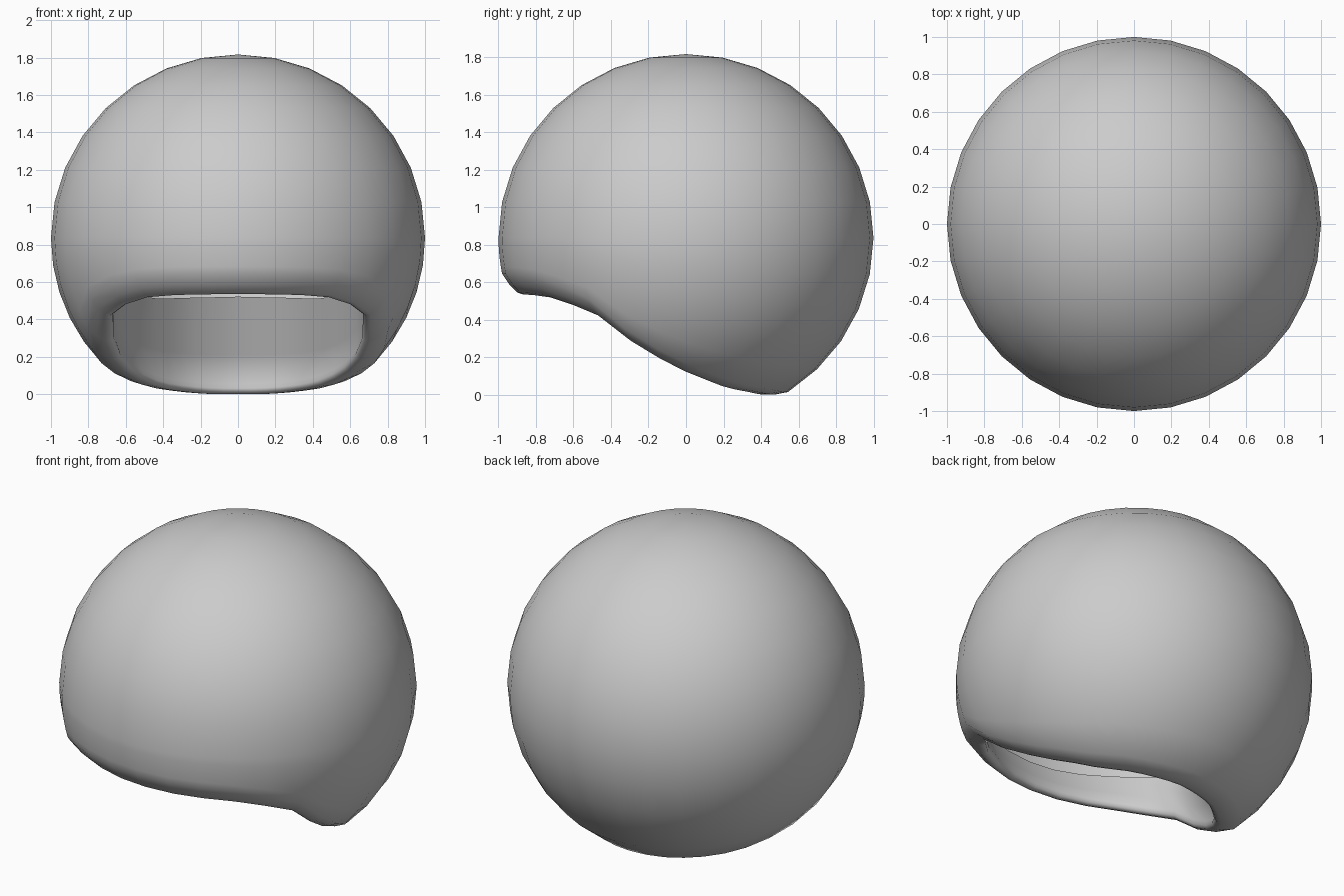
import bpy, bmesh
from math import sin, cos, pi
from mathutils import Vector

if "Cube" in bpy.data.objects:
    bpy.data.objects.remove(bpy.data.objects["Cube"])

SEG = 32            # divisions around the vertical axis
CZ, SZ = 0.84, 0.98 # centre height and slight vertical flattening
MID = 0.93          # radius at which the rim is lowest

# Side profile of the opening: (y, z) of the rim's lowest line
RIM = [(-0.88, 0.54), (-0.75, 0.53), (-0.65, 0.50), (-0.48, 0.44), (-0.33, 0.32),
       (-0.20, 0.23), (0.0, 0.13), (0.20, 0.05), (0.38, 0.014)]
# Rolled rim cross-section: (angle offset, radius)
ROLL = [(-0.07, 0.975), (-0.02, 0.95), (0.0, 0.93), (0.0, 0.905), (-0.03, 0.89)]


def rim_height(y):
    if y <= RIM[0][0]:
        return RIM[0][1]
    for (y0, z0), (y1, z1) in zip(RIM, RIM[1:]):
        if y <= y1:
            return z0 + (z1 - z0) * (y - y0) / (y1 - y0)
    return RIM[-1][1]


def point(r, theta, phi):
    return Vector((r * sin(theta) * cos(phi), r * sin(theta) * sin(phi),
                   CZ + SZ * r * cos(theta)))


def rim_angle(phi):
    # march down the sphere until it meets the opening profile
    theta = pi / 2
    while theta < pi * 0.99:
        p = point(MID, theta, phi)
        if p.z <= rim_height(p.y):
            break
        theta += 0.002
    return theta


def section(phi):
    # outer wall, rolled rim, inner collar
    rim = rim_angle(phi)
    end = rim - 0.14
    angles = [i * pi / 16 for i in range(1, 9)]
    angles += [pi / 2 + (end - pi / 2) * k / 5 for k in range(1, 6)]
    pts = [point(1.0, a, phi) for a in angles]
    pts += [point(r, rim + d, phi) for d, r in ROLL]
    base = pts[-1]
    length = 0.16 + 0.34 * (base.y + 0.9) / 1.3
    centre = Vector((0, 0, CZ))
    for k in (1, 2, 3):
        p = base + Vector((0, -0.36, 0.93)) * length * k / 3
        off = p - centre
        if off.length > 0.93:
            p = centre + off * 0.93 / off.length
        pts.append(p)
    return pts


# Helmet shell
bm = bmesh.new()
cols = [[bm.verts.new(p) for p in section(2 * pi * i / SEG)] for i in range(SEG)]
top = bm.verts.new(point(1.0, 0, 0))
for i in range(SEG):
    a, b = cols[i], cols[(i + 1) % SEG]
    bm.faces.new((top, a[0], b[0]))
    for j in range(len(a) - 1):
        bm.faces.new((a[j], a[j + 1], b[j + 1], b[j]))
for f in bm.faces:
    f.smooth = True
low = min(v.co.z for v in bm.verts)
for v in bm.verts:
    v.co.z -= low
mesh = bpy.data.meshes.new("helmet_shell")
bm.to_mesh(mesh)
bm.free()
shell = bpy.data.objects.new("helmet_shell", mesh)
bpy.context.collection.objects.link(shell)
